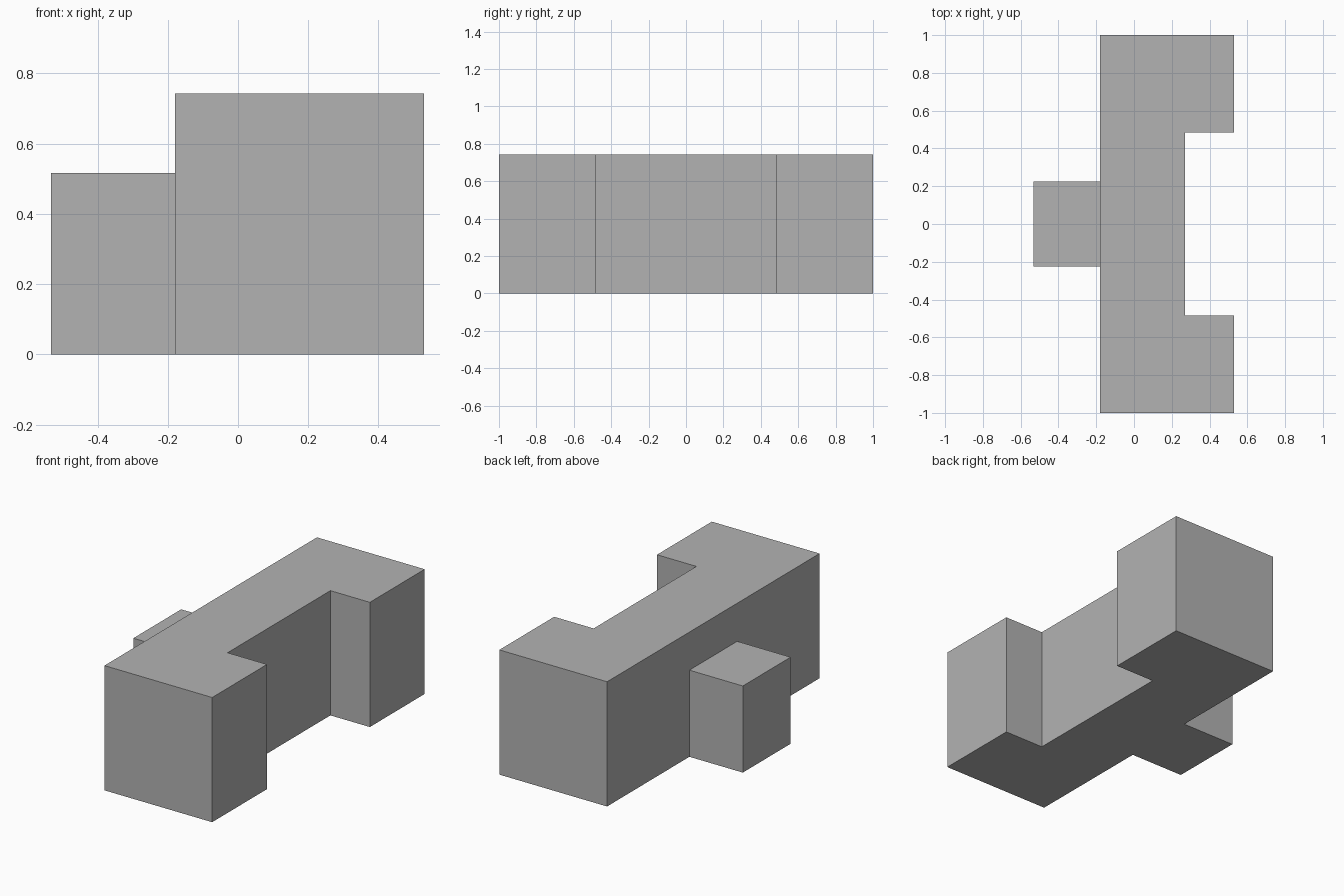
import bpy
import bmesh

cube = bpy.data.objects.get("Cube")
if cube:
    bpy.data.objects.remove(cube, do_unlink=True)

# Single plain grey material
grey = bpy.data.materials.new("plain grey")
grey.use_nodes = True
colour = (0.45, 0.45, 0.45, 1)
grey.diffuse_color = colour
grey.node_tree.nodes["Principled BSDF"].inputs["Base Color"].default_value = colour


def extrude_plan(name, outline, height):
    """Raise a floor-plan outline into a solid standing on the ground."""
    bm = bmesh.new()
    base = bm.faces.new([bm.verts.new((x, y, 0)) for x, y in outline])
    top = bmesh.ops.extrude_face_region(bm, geom=[base], use_keep_orig=True)
    verts = [v for v in top["geom"] if isinstance(v, bmesh.types.BMVert)]
    bmesh.ops.translate(bm, verts=verts, vec=(0, 0, height))
    bmesh.ops.recalc_face_normals(bm, faces=bm.faces)
    mesh = bpy.data.meshes.new(name)
    bm.to_mesh(mesh)
    bm.free()
    mesh.materials.append(grey)
    obj = bpy.data.objects.new(name, mesh)
    bpy.context.collection.objects.link(obj)
    return obj


def mirror_y(half):
    """Complete an outline that is symmetric front to back."""
    return half + [(x, -y) for x, y in reversed(half)]


# Long main block with a recess between its two end wings
back_x, recess_x, wing_x = -0.18, 0.27, 0.53
main = mirror_y([(back_x, -1), (wing_x, -1), (wing_x, -0.484), (recess_x, -0.484)])
extrude_plan("main_block", main, 0.743)

# Lower block projecting from the middle of the straight side
annex = mirror_y([(-0.532, -0.225), (back_x, -0.225)])
extrude_plan("side_block", annex, 0.516)
